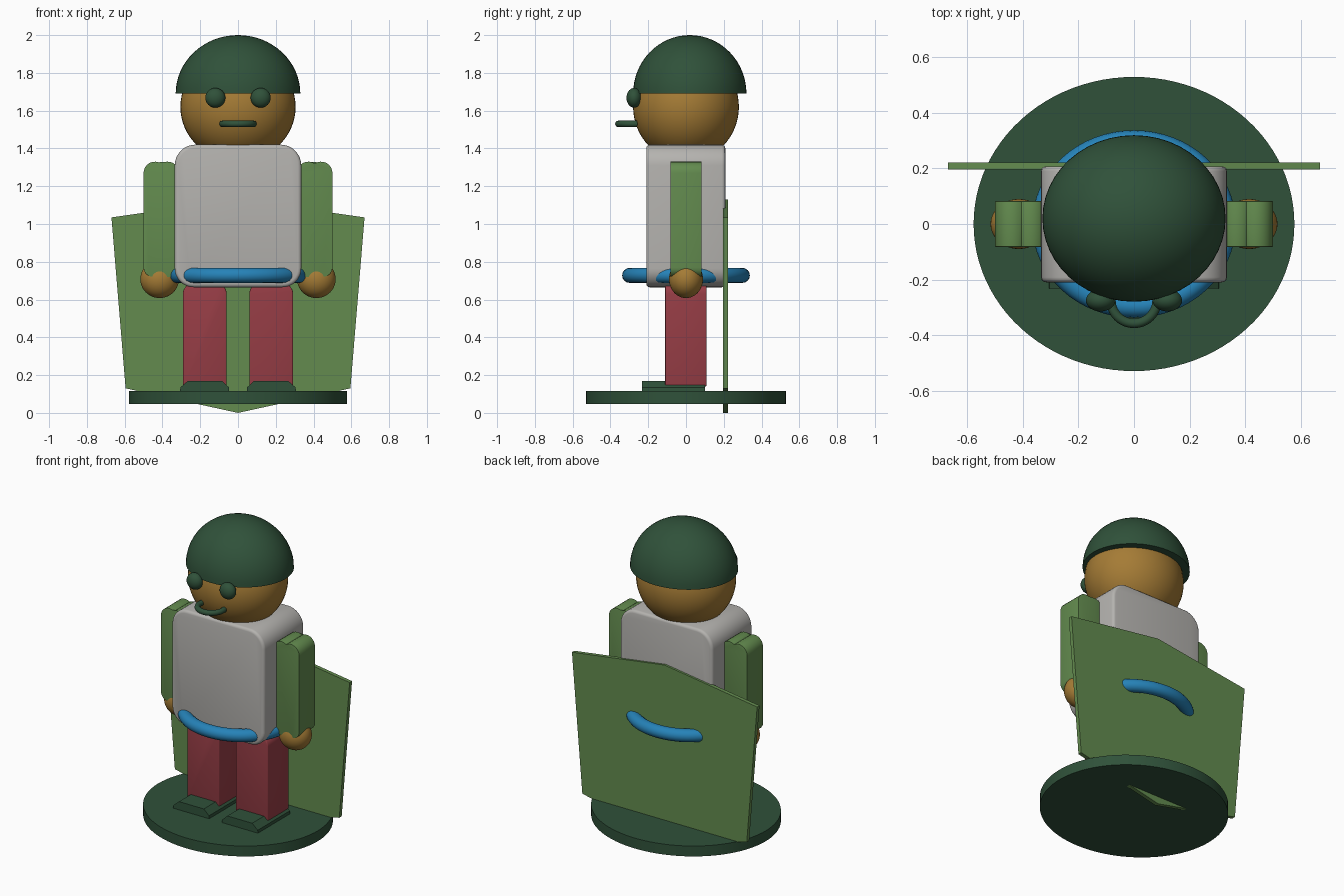
import bpy, bmesh, math

if "Cube" in bpy.data.objects:
    bpy.data.objects.remove(bpy.data.objects["Cube"])


def colour(name, rgb):
    m = bpy.data.materials.new(name)
    m.diffuse_color = (*rgb, 1)
    m.use_nodes = True
    m.node_tree.nodes["Principled BSDF"].inputs["Base Color"].default_value = m.diffuse_color
    return m


DARK = colour("dark green", (0.029, 0.083, 0.042))
GREEN = colour("leaf green", (0.125, 0.26, 0.078))
SKIN = colour("golden tan", (0.376, 0.20, 0.036))
GREY = colour("warm grey", (0.46, 0.45, 0.43))
RED = colour("dull red", (0.315, 0.048, 0.062))
BLUE = colour("blue", (0.019, 0.225, 0.48))


def finish(name, bm, mat, bevel=0, smooth=True, segments=3):
    bmesh.ops.recalc_face_normals(bm, faces=bm.faces)
    me = bpy.data.meshes.new(name)
    bm.to_mesh(me)
    bm.free()
    ob = bpy.data.objects.new(name, me)
    bpy.context.collection.objects.link(ob)
    me.materials.append(mat)
    bpy.ops.object.select_all(action='DESELECT')
    ob.select_set(True)
    bpy.context.view_layer.objects.active = ob
    if bevel:
        b = ob.modifiers.new("bevel", 'BEVEL')
        b.width, b.segments, b.limit_method = bevel, segments, 'ANGLE'
        b.angle_limit = math.radians(40)
        bpy.ops.object.modifier_apply(modifier="bevel")
    if smooth:
        bpy.ops.object.shade_smooth_by_angle(angle=math.radians(35))
    return ob


def ellipsoid(name, centre, radii, mat, half=False):
    bm = bmesh.new()
    bmesh.ops.create_uvsphere(bm, u_segments=48, v_segments=32, radius=1)
    if half:
        cut = bmesh.ops.bisect_plane(bm, geom=bm.verts[:] + bm.edges[:] + bm.faces[:],
                                     plane_co=(0, 0, 0), plane_no=(0, 0, 1), clear_inner=True)
        bmesh.ops.contextual_create(bm, geom=[e for e in bm.edges if e.is_boundary])
    bmesh.ops.scale(bm, vec=radii, verts=bm.verts)
    bmesh.ops.translate(bm, vec=centre, verts=bm.verts)
    return finish(name, bm, mat)


def extrude_xz(name, pts, y0, y1, mat, **kw):
    """Front outline extruded along y."""
    bm = bmesh.new()
    f = bm.faces.new([bm.verts.new((x, y0, z)) for x, z in pts])
    r = bmesh.ops.extrude_face_region(bm, geom=[f])
    bmesh.ops.translate(bm, vec=(0, y1 - y0, 0),
                        verts=[v for v in r['geom'] if isinstance(v, bmesh.types.BMVert)])
    return finish(name, bm, mat, **kw)


def arc(cx, cz, r, a0, a1, n=8):
    return [(cx + r * math.cos(math.radians(a0 + (a1 - a0) * i / n)),
             cz + r * math.sin(math.radians(a0 + (a1 - a0) * i / n))) for i in range(n + 1)]


def rounded(x0, x1, z0, z1, rb, rt):
    """Box outline with bottom and top corner radii."""
    bottom = (arc(x0 + rb, z0 + rb, rb, 180, 270) + arc(x1 - rb, z0 + rb, rb, 270, 360)
              if rb else [(x0, z0), (x1, z0)])
    return bottom + arc(x1 - rt, z1 - rt, rt, 0, 90) + arc(x0 + rt, z1 - rt, rt, 90, 180)


def ring(name, centre, rx, ry, tube, mat, a0=0, a1=360, n=64, m=16):
    """Elliptical torus, or a capped part of one."""
    bm = bmesh.new()
    closed = a1 - a0 == 360
    loops = []
    for i in range(n if closed else n + 1):
        a = math.radians(a0 + (a1 - a0) * i / n)
        loops.append([bm.verts.new((centre[0] + (rx + tube * math.cos(t)) * math.cos(a),
                                    centre[1] + (ry + tube * math.cos(t)) * math.sin(a),
                                    centre[2] + tube * math.sin(t)))
                      for t in (2 * math.pi * k / m for k in range(m))])
    for i in range(n):
        p, q = loops[i], loops[(i + 1) % len(loops)]
        for k in range(m):
            bm.faces.new((p[k], q[k], q[(k + 1) % m], p[(k + 1) % m]))
    if not closed:
        bm.faces.new(loops[0])
        bm.faces.new(loops[-1])
    return finish(name, bm, mat)


# Oval stand
bm = bmesh.new()
bmesh.ops.create_cone(bm, cap_ends=True, segments=96, radius1=1, radius2=1, depth=1)
bmesh.ops.scale(bm, vec=(0.578, 0.53, 0.068), verts=bm.verts)
bmesh.ops.translate(bm, vec=(0, 0, 0.082), verts=bm.verts)
finish("stand", bm, DARK)

# Flat cape
extrude_xz("cape", [(0, 0), (0.595, 0.13), (0.67, 1.035), (0, 1.13), (-0.67, 1.035), (-0.595, 0.13)],
           0.197, 0.222, GREEN, smooth=False)

# Torso and belt
extrude_xz("torso", rounded(-0.335, 0.335, 0.665, 1.42, 0.10, 0.11), -0.21, 0.208, GREY, bevel=0.018)
ring("belt", (0, 0, 0.728), 0.327, 0.298, 0.04, BLUE)

# Head, helmet and mouth
ellipsoid("head", (0, 0, 1.62), (0.305, 0.28, 0.29), SKIN)
ellipsoid("helmet", (0, 0.02, 1.69), (0.33, 0.30, 0.31), DARK, half=True)
ring("mouth", (0, -0.275, 1.53), 0.083, 0.083, 0.017, DARK, 170, 370, 32)

for s, side in ((-1, "left"), (1, "right")):
    ellipsoid(side + "_eye", (s * 0.12, -0.275, 1.668), (0.053, 0.04, 0.052), DARK)
    ellipsoid(side + "_hand", (s * 0.415, 0, 0.708), (0.102, 0.09, 0.1), SKIN)
    # Arm with a notched shoulder
    outline = (arc(0.36, 0.77, 0.05, 180, 270, 6) + arc(0.45, 0.77, 0.05, 270, 360, 6)
               + arc(0.44, 1.27, 0.06, 0, 125) + arc(0.372, 1.27, 0.06, 55, 180))
    extrude_xz(side + "_arm", [(s * x, z) for x, z in outline], -0.082, 0.082, GREEN, bevel=0.006)
    # Leg and shoe
    extrude_xz(side + "_leg", [(s * x, z) for x, z in rounded(0.06, 0.292, 0.14, 0.685, 0, 0.055)],
               -0.11, 0.108, RED, bevel=0.006)
    shoe = [(0.045, 0.10), (0.308, 0.10), (0.305, 0.135), (0.265, 0.17), (0.085, 0.17), (0.048, 0.135)]
    extrude_xz(side + "_shoe", [(s * x, z) for x, z in shoe], -0.232, 0.10, DARK)
